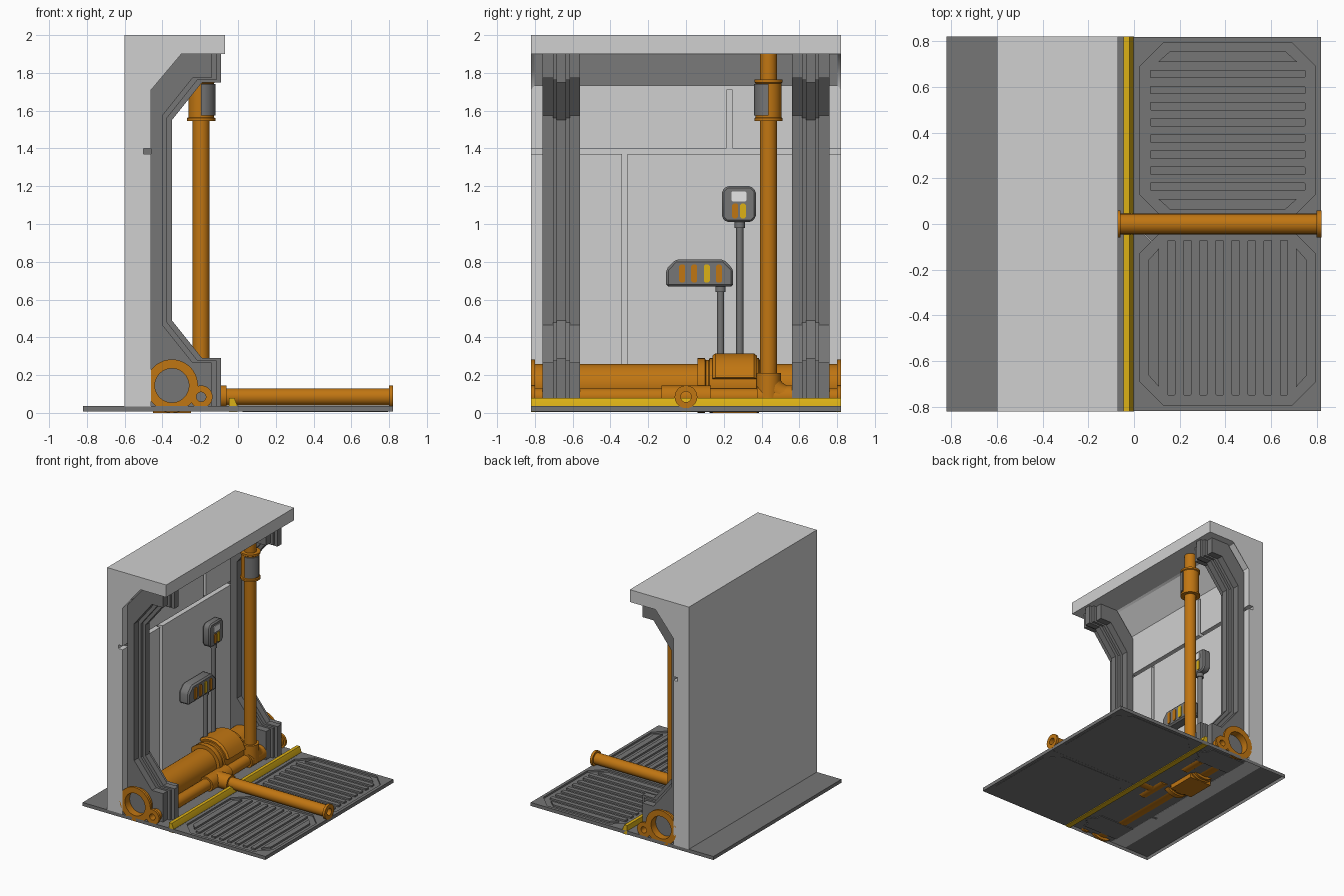
import bpy, bmesh, math
from mathutils import Vector, Matrix

if "Cube" in bpy.data.objects:
    bpy.data.objects.remove(bpy.data.objects["Cube"])


def material(name, rgb):
    m = bpy.data.materials.new(name)
    m.diffuse_color = (*rgb, 1)
    m.use_nodes = True
    m.node_tree.nodes["Principled BSDF"].inputs["Base Color"].default_value = m.diffuse_color
    return m


LIGHT = material("light_grey", (0.63, 0.63, 0.63))
DARK = material("dark_grey", (0.18, 0.18, 0.18))
ORANGE = material("orange", (0.53, 0.18, 0.006))
YELLOW = material("yellow", (0.72, 0.44, 0.008))
SCREEN = material("screen_white", (0.8, 0.8, 0.8))


def finish(name, bm, mat):
    bmesh.ops.remove_doubles(bm, verts=bm.verts, dist=1e-5)
    bmesh.ops.recalc_face_normals(bm, faces=bm.faces)
    me = bpy.data.meshes.new(name)
    bm.to_mesh(me)
    bm.free()
    me.materials.append(mat)
    ob = bpy.data.objects.new(name, me)
    bpy.context.collection.objects.link(ob)
    bpy.ops.object.select_all(action='DESELECT')
    ob.select_set(True)
    bpy.context.view_layer.objects.active = ob
    bpy.ops.object.shade_smooth_by_angle(angle=math.radians(30))
    return ob


AXES = {'x': lambda a, b, h: Vector((h, a, b)),
        'y': lambda a, b, h: Vector((a, h, b)),
        'z': lambda a, b, h: Vector((a, b, h))}


def prism(name, mat, axis, pts, lo, hi, bevel=0):
    """Outline extruded along an axis."""
    bm, put = bmesh.new(), AXES[axis]
    rings = [[bm.verts.new(put(a, b, h)) for a, b in pts] for h in (lo, hi)]
    n = len(pts)
    for r in rings:
        bm.faces.new(r)
    for i in range(n):
        j = (i + 1) % n
        bm.faces.new((rings[0][i], rings[0][j], rings[1][j], rings[1][i]))
    if bevel:
        bmesh.ops.recalc_face_normals(bm, faces=bm.faces)
        bmesh.ops.bevel(bm, geom=bm.edges[:], offset=bevel, segments=1, affect='EDGES')
    return finish(name, bm, mat)


def box(name, mat, x, y, z):
    return prism(name, mat, 'z', [(x[0], y[0]), (x[1], y[0]), (x[1], y[1]), (x[0], y[1])], *z)


def chamfered(a, b, c):
    """Rectangle outline with cut corners."""
    (a0, a1), (b0, b1) = a, b
    return [(a0 + c, b0), (a1 - c, b0), (a1, b0 + c), (a1, b1 - c),
            (a1 - c, b1), (a0 + c, b1), (a0, b1 - c), (a0, b0 + c)]


def lathe(name, mat, axis, centre, prof, start=0, sweep=360, seg=40):
    """Closed (radius, height) profile turned around an axis."""
    bm, put = bmesh.new(), AXES[axis]
    full = sweep == 360
    rings = []
    for k in range(seg if full else seg + 1):
        t = math.radians(start + sweep * k / seg)
        rings.append([bm.verts.new(put(r * math.cos(t), r * math.sin(t), h) + Vector(centre))
                      for r, h in prof])
    n = len(prof)
    for k in range(seg):
        p, q = rings[k], rings[(k + 1) % len(rings)]
        for i in range(n):
            j = (i + 1) % n
            bm.faces.new((p[i], p[j], q[j], q[i]))
    if not full:
        bm.faces.new(rings[0])
        bm.faces.new(rings[-1])
    return finish(name, bm, mat)


def tube(name, mat, axis, centre, ro, ri, lo, hi, **kw):
    return lathe(name, mat, axis, centre, [(ri, lo), (ro, lo), (ro, hi), (ri, hi)], **kw)


# Wall: backing, four front panels leaving grooves, roof slab
W = 0.82
box("wall_back", LIGHT, (-0.6, -0.5), (-W, W), (0.035, 1.9))
for n, (y, z) in enumerate([((-W, -0.34), (0.035, 1.37)), ((-0.31, W), (0.035, 1.37)),
                            ((-W, 0.215), (1.4, 1.9)), ((0.245, W), (1.4, 1.9))]):
    box(f"wall_panel_{n}", LIGHT, (-0.5, -0.46), y, z)
box("roof_slab", LIGHT, (-0.6, -0.07), (-W, W), (1.9, 2.0))

# Sloped cove under the roof with a recessed panel
cove = prism("roof_cove", LIGHT, 'y', [(-0.46, 1.71), (-0.46, 1.9), (-0.3, 1.9)], -W, W)
bm = bmesh.new()
bm.from_mesh(cove.data)
bm.normal_update()
slope = [f for f in bm.faces if f.normal.x > 0.3]
bmesh.ops.inset_region(bm, faces=slope, thickness=0.025, depth=-0.015)
bm.to_mesh(cove.data)
bm.free()

# Stepped pillars, three nested layers on each side
for side in (-1, 1):
    tag = "left" if side < 0 else "right"
    for k, half in enumerate((0.025, 0.045, 0.1)):
        d, e = 0.025 * k, 0.012 * k
        prof = [(-0.46, 0.03), (-0.09 - d, 0.03), (-0.09 - d, 0.29 - e), (-0.19 - d, 0.29 - e),
                (-0.35 - d, 0.49 - e), (-0.35 - d, 1.55 + e), (-0.19 - d, 1.75 + e),
                (-0.09 - d, 1.75 + e), (-0.09 - d, 1.9), (-0.3, 1.9), (-0.46, 1.71)]
        prism(f"{tag}_pillar_layer_{k}", DARK, 'y', prof, side * 0.66 - half, side * 0.66 + half)
    box(f"{tag}_pillar_tab", DARK, (-0.5, -0.45), (side * 0.66 - 0.09, side * 0.66 + 0.09), (1.37, 1.4))

# Rear floor, open underneath
rear = box("rear_floor", DARK, (-W, 0), (-W, W), (0.008, 0.036))
bm = bmesh.new()
bm.from_mesh(rear.data)
bm.normal_update()
bmesh.ops.delete(bm, geom=[f for f in bm.faces if f.normal.z < -0.5], context='FACES_ONLY')
bm.to_mesh(rear.data)
bm.free()

# Yellow kerb
prism("kerb", YELLOW, 'y', [(-0.047, 0.005), (-0.047, 0.08), (-0.02, 0.08), (-0.003, 0.037), (-0.003, 0.005)], -W, W)

# Front floor plates: rim, sunken octagon, raised tread bars
H, h, c, C = 0.4095, 0.385, 0.105, 0.41
m = h - c / 2
rim = [(-H, -H), (H, -H), (m, -m), (h - c, -h), (c - h, -h), (-m, -m)]
trap = [(-0.304, 0.3), (0.304, 0.3), (0.252, 0.347), (-0.252, 0.347)]


def turned(pts, quarter, cy):
    rot = Matrix.Rotation(quarter * math.pi / 2, 2)
    return [tuple(rot @ Vector(p) + Vector((C, cy))) for p in pts]


for tag, cy, q in (("far", C, 0), ("near", -C, 1)):
    for k in range(4):
        prism(f"{tag}_floor_rim_{k}", DARK, 'z', turned(rim, k, cy), 0.008, 0.036)
    prism(f"{tag}_floor_pan", DARK, 'z', turned(chamfered((-h, h), (-h, h), c), 0, cy), 0.006, 0.022)
    for k in range(8):
        y = 0.247 - 0.0705 * k
        bar = chamfered((-0.341, 0.341), (y - 0.018, y + 0.018), 0.005)
        prism(f"{tag}_tread_bar_{k}", DARK, 'z', turned(bar, q, cy), 0.02, 0.036)
    for k in (0, 2):
        prism(f"{tag}_tread_end_{k}", DARK, 'z', turned(trap, q + k, cy), 0.02, 0.036)

# Large pipe with end flanges
big = (-0.35, 0, 0.145)
tube("large_pipe", ORANGE, 'y', big, 0.115, 0.09, -0.81, 0.81)
small = (-0.195, 0, 0.085)
tube("small_pipe", ORANGE, 'y', small, 0.045, 0.025, -0.81, 0.81)
for s in (-1, 1):
    lo, hi = sorted((s * 0.8, s * 0.82))
    tube("large_pipe_flange", ORANGE, 'y', big, 0.138, 0.09, lo, hi)
    tube("small_pipe_flange", ORANGE, 'y', small, 0.06, 0.025, lo, hi)

# Coupling on the large pipe with cover and bottom plate
lathe("coupling", ORANGE, 'y', big,
      [(0.1, 0.06), (0.145, 0.06), (0.145, 0.1), (0.135, 0.105), (0.135, 0.12), (0.145, 0.125),
       (0.145, 0.385), (0.135, 0.39), (0.135, 0.41), (0.1, 0.41)])
lathe("coupling_cover", ORANGE, 'y', big,
      [(0.13, 0.14), (0.158, 0.14), (0.17, 0.155), (0.17, 0.36), (0.158, 0.375), (0.13, 0.375)],
      start=14, sweep=110, seg=6)
box("coupling_foot", ORANGE, (-0.45, -0.25), (0.14, 0.375), (0.0, 0.045))

# Front pipe over the floor with its tee joint
tube("front_pipe", ORANGE, 'x', (0, 0, 0.085), 0.045, 0.028, -0.2, 0.81)
tube("front_pipe_flange", ORANGE, 'x', (0, 0, 0.085), 0.06, 0.028, 0.8, 0.82)
tube("tee_branch", ORANGE, 'x', (0, 0, 0.085), 0.06, 0.03, -0.195, -0.06)
tube("tee_body", ORANGE, 'y', small, 0.06, 0.03, -0.13, 0.13)

# Upright pipe, bottom elbow and upper coupling
up = (-0.195, 0.437, 0)
tube("upright_pipe", ORANGE, 'z', up, 0.045, 0.03, 0.085, 1.9)
tube("elbow_upright", ORANGE, 'z', up, 0.065, 0.03, 0.06, 0.21)
tube("elbow_side", ORANGE, 'y', small, 0.06, 0.02, 0.375, 0.56)
ring = [(0.115 + 0.058 * math.cos(t * math.pi / 8), 0.058 * math.sin(t * math.pi / 8)) for t in range(16)]
lathe("elbow_bend", ORANGE, 'x', (-0.195, 0.552, 0.2), ring, start=180, sweep=90, seg=10)
lathe("upright_coupling", ORANGE, 'z', up,
      [(0.03, 1.545), (0.075, 1.545), (0.075, 1.56), (0.068, 1.565), (0.068, 1.745),
       (0.075, 1.75), (0.075, 1.765), (0.03, 1.765)])
tube("coupling_plate", DARK, 'z', up, 0.076, 0.06, 1.575, 1.74, start=-90, sweep=90, seg=10)

# Control panels on posts
for tag, y, top in (("high", 0.285, 1.02), ("low", 0.183, 0.68)):
    tube(f"{tag}_post", DARK, 'z', (-0.42, y, 0), 0.019, 0.001, 0.2, top, seg=20)
    tube(f"{tag}_post_collar", DARK, 'z', (-0.42, y, 0), 0.027, 0.001, top - 0.04, top - 0.01, seg=20)
prism("high_control_box", DARK, 'x', chamfered((0.19, 0.37), (1.01, 1.2), 0.025), -0.452, -0.388, 0.01)
prism("low_control_box", DARK, 'x', [(-0.105, 0.668), (0.25, 0.668), (0.25, 0.76), (0.2, 0.812),
                                     (-0.055, 0.812), (-0.105, 0.76)], -0.458, -0.368, 0.012)
prism("high_screen", SCREEN, 'x', chamfered((0.24, 0.32), (1.12, 1.172), 0.006), -0.39, -0.382)
for y, mat in ((0.26, ORANGE), (0.302, YELLOW)):
    prism("high_button", mat, 'x', chamfered((y - 0.016, y + 0.016), (1.03, 1.108), 0.008), -0.39, -0.382)
for y, mat in ((-0.02, ORANGE), (0.043, ORANGE), (0.11, YELLOW), (0.175, ORANGE)):
    prism("low_button", mat, 'x', chamfered((y - 0.016, y + 0.016), (0.69, 0.785), 0.008), -0.37, -0.362)
